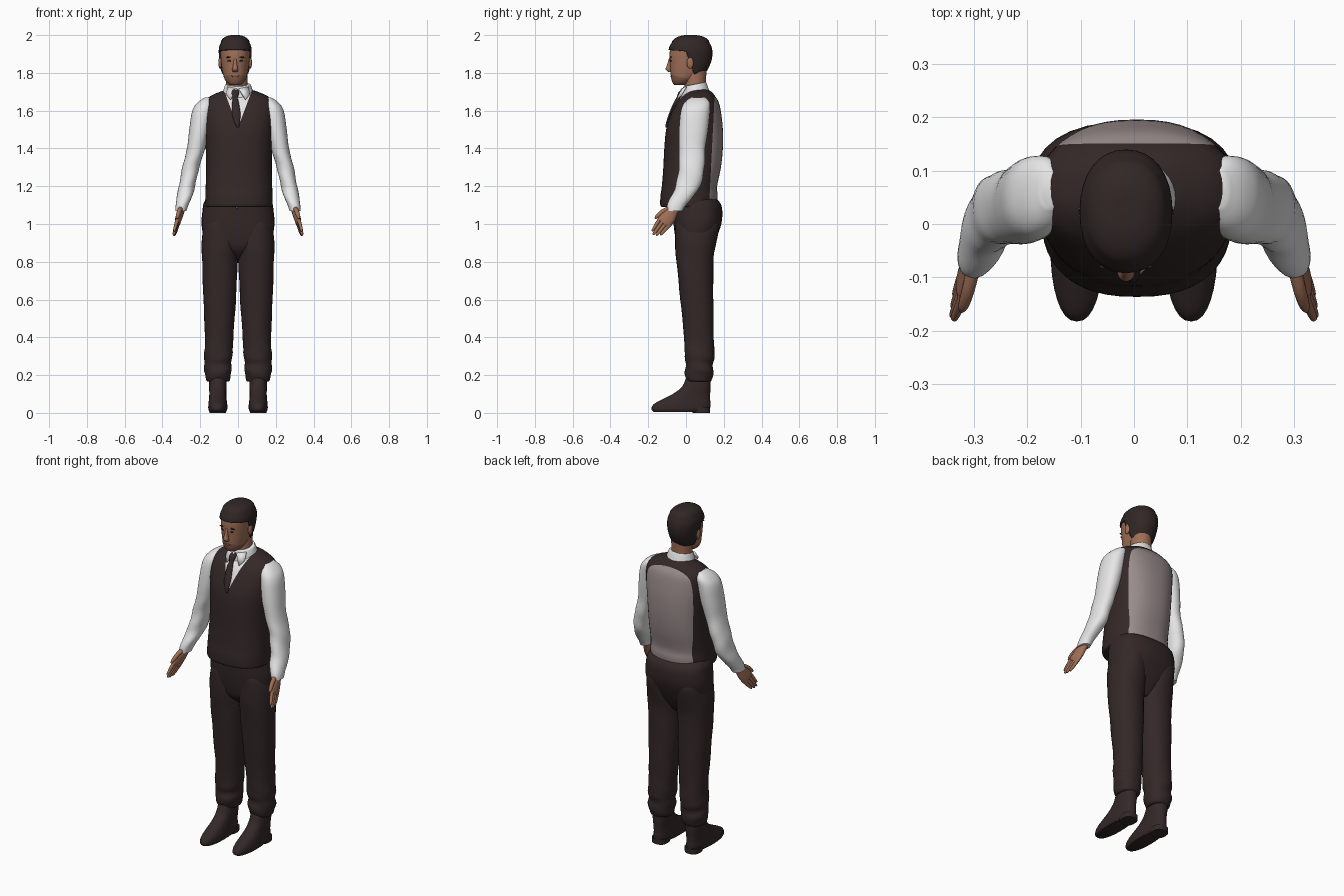
import bpy, bmesh, math
from mathutils import Vector, Matrix

cube = bpy.data.objects.get("Cube")
if cube:
    bpy.data.objects.remove(cube)


def material(name, r, g, b):
    m = bpy.data.materials.new(name)
    m.use_nodes = True
    m.diffuse_color = (r, g, b, 1)
    bsdf = next(n for n in m.node_tree.nodes if n.type == 'BSDF_PRINCIPLED')
    bsdf.inputs["Base Color"].default_value = (r, g, b, 1)
    bsdf.inputs["Roughness"].default_value = 0.8
    return m


SUIT = material("dark suit cloth", .034, .021, .021)
HAIR = material("dark hair", .03, .02, .019)
LINING = material("grey back cloth", .32, .26, .26)
SHIRT = material("white shirt", .82, .81, .81)
SKIN = material("skin", .35, .16, .095)
STUBBLE = material("stubble", .24, .11, .07)
LIPS = material("lips", .27, .09, .065)
X, Y, Z = Vector((1, 0, 0)), Vector((0, 1, 0)), Vector((0, 0, 1))


def finish(name, bm, mats, angle=50):
    bmesh.ops.recalc_face_normals(bm, faces=bm.faces)
    me = bpy.data.meshes.new(name)
    bm.to_mesh(me)
    bm.free()
    ob = bpy.data.objects.new(name, me)
    bpy.context.collection.objects.link(ob)
    for m in mats:
        me.materials.append(m)
    bpy.ops.object.select_all(action='DESELECT')
    bpy.context.view_layer.objects.active = ob
    ob.select_set(True)
    bpy.ops.object.shade_smooth_by_angle(angle=math.radians(angle))
    return ob


def spline(rings, steps):
    """Catmull-Rom interpolation between cross-sections."""
    out = []
    pad = [rings[0], *rings, rings[-1]]
    for p, q, r, s in zip(pad, pad[1:], pad[2:], pad[3:]):
        for k in range(steps):
            t = k / steps
            out.append([b + t / 2 * (c - a + t * (2*a - 5*b + 4*c - d + t * (3*(b - c) + d - a)))
                        for a, b, c, d in zip(p, q, r, s)])
    return out + [list(rings[-1])]


def loft_mesh(rings, u=X, v=Y, side=1, n=2.0, steps=4, seg=32, ripple=None):
    """Skin through sections (x, y, z, half width, half depth)."""
    bm = bmesh.new()
    loops = []
    for x, y, z, a, b in spline(rings, steps):
        loop = []
        for i in range(seg):
            t = math.tau * i / seg
            c, s = math.cos(t), math.sin(t)
            w = 1 + (ripple(z, t) if ripple else 0)
            co = Vector((x, y, z)) + u * (math.copysign(abs(c) ** (2 / n), c) * a * w)
            co += v * (math.copysign(abs(s) ** (2 / n), s) * b * w)
            co.x *= side
            loop.append(bm.verts.new(co))
        loops.append(loop)
    for lo, hi in zip(loops, loops[1:]):
        for i in range(seg):
            j = (i + 1) % seg
            bm.faces.new((lo[i], lo[j], hi[j], hi[i]))
    bm.faces.new(loops[0])
    bm.faces.new(loops[-1])
    return bm


def loft(name, rings, mat, **options):
    return finish(name, loft_mesh(rings, **options), [mat])


def slabs(cx, rows, grow=0):
    """Rows of (height, half width, front, back) turned into sections."""
    return [(cx, (f + k) / 2, z, a + grow, (k - f) / 2 + grow) for z, a, f, k in rows]


def cut(bm, point, normal, keep=lambda c: True):
    faces = [f for f in bm.faces if keep(f.calc_center_median())]
    geom = set(faces) | {e for f in faces for e in f.edges} | {w for f in faces for w in f.verts}
    bmesh.ops.bisect_plane(bm, geom=list(geom), plane_co=point, plane_no=normal, dist=1e-5)


def paint(bm, index, rule):
    for f in bm.faces:
        if rule(f.calc_center_median()):
            f.material_index = index


def ball(name, loc, radii, mat, tilt=0):
    bm = bmesh.new()
    bmesh.ops.create_uvsphere(bm, u_segments=16, v_segments=10, radius=1, matrix=Matrix.Translation(loc)
                              @ Matrix.Rotation(tilt, 4, 'Y') @ Matrix.Diagonal((*radii, 1)))
    return finish(name, bm, [mat])


def plate(name, points, mat):
    bm = bmesh.new()
    bm.faces.new([bm.verts.new(p) for p in points])
    ob = finish(name, bm, [mat])
    mod = ob.modifiers.new("thickness", 'SOLIDIFY')
    mod.thickness, mod.offset = .008, 0
    return ob


# Waistcoat with open shirt front and grey back panel
bm = loft_mesh(slabs(.005, [
    (1.09, .172, -.125, .15), (1.10, .178, -.136, .163), (1.15, .178, -.135, .168), (1.2, .176, -.128, .165),
    (1.3, .174, -.12, .185), (1.4, .176, -.115, .195), (1.5, .183, -.105, .195), (1.58, .188, -.08, .187),
    (1.64, .183, -.05, .175), (1.675, .155, -.02, .155), (1.70, .1, .01, .135), (1.712, .06, .03, .11)]),
    n=2.4, seg=48, steps=5)
TIP = Vector((0, 0, 1.51))
front = lambda c: c.y < .03 and c.z > 1.45
for s in (1, -1):
    cut(bm, TIP, (s * .2, 0, -.075), front)
panel_point, panel_normal = Vector((0, .125, 1.15)), Vector((0, 1, -.05))
cut(bm, panel_point, panel_normal)
paint(bm, 1, lambda c: front(c) and c.z - TIP.z > abs(c.x) * .2 / .075)
paint(bm, 2, lambda c: (c - panel_point).dot(panel_normal) > 0 and c.z > 1.1)
finish("waistcoat", bm, [SUIT, SHIRT, LINING])
plate("shirt_tail", [(-.025, -.085, 1.12), (.012, -.085, 1.12), (-.006, -.08, 1.075)], SHIRT)

# Collar and tie
loft("shirt_collar", [(0, .05, 1.67, .088, .078), (0, .048, 1.70, .08, .072),
                      (0, .046, 1.735, .068, .062), (0, .046, 1.74, .062, .056)], SHIRT, v=Vector((0, 1, .2)))
for s, label in ((1, "left"), (-1, "right")):
    plate(label + "_collar_wing", [(s * .004, -.022, 1.715), (s * .055, .0, 1.725),
                                   (s * .062, -.025, 1.685), (s * .04, -.048, 1.658)], SHIRT)
loft("tie", [(-.014, -.015, 1.715, .012, .008), (-.015, -.028, 1.695, .021, .013), (-.015, -.04, 1.668, .013, .011),
             (-.013, -.058, 1.64, .018, .009), (-.009, -.084, 1.58, .022, .008),
             (-.004, -.1, 1.53, .012, .007), (0, -.104, 1.51, .004, .006)], SUIT, seg=16)

# Trousers
loft("trouser_seat", slabs(0, [
    (.81, .02, .02, .1), (.86, .11, -.035, .13), (.92, .175, -.055, .158), (1.0, .193, -.066, .187),
    (1.07, .188, -.07, .192), (1.11, .182, -.07, .182), (1.14, .165, -.06, .155)]), SUIT, n=2.5)
LEG = [(.165, .052, .107, .01, .13), (.175, .062, .106, .003, .138), (.22, .072, .107, -.006, .146),
       (.26, .071, .106, .0, .142), (.3, .075, .105, -.008, .15), (.4, .075, .1, -.01, .147),
       (.6, .086, .097, -.03, .145), (.8, .094, .096, -.05, .145), (.9, .096, .096, -.058, .16),
       (1.0, .085, .095, -.055, .175), (1.06, .06, .095, -.03, .15)]
SHOE = [(.006, .044, -.172, .1), (.02, .05, -.183, .125), (.045, .05, -.172, .13), (.07, .047, -.13, .128),
        (.1, .045, -.07, .128), (.14, .046, -.02, .13), (.2, .045, .005, .13)]


def leg_folds(z, t):
    return .045 * math.sin(z * 85 + t * 2) * max(0, 1 - z / .5) + .012 * math.sin(z * 30 + t * 3)


# Sleeves, narrow at the cuff
SLEEVE = [(.302, -.06, 1.07, .029, .042), (.296, -.05, 1.1, .034, .049), (.285, -.025, 1.14, .04, .058),
          (.27, .01, 1.2, .043, .065), (.25, .03, 1.3, .045, .068), (.222, .032, 1.4, .048, .07),
          (.204, .04, 1.5, .054, .077), (.186, .05, 1.6, .056, .077), (.17, .06, 1.645, .042, .065),
          (.158, .065, 1.67, .018, .035)]


def sleeve_folds(z, t):
    return .04 * math.sin(z * 55 + t * 2) * max(0, 1 - abs(z - 1.22) / .25)


# Hand frame: along the fingers, across the palm, through the palm
WRIST = Vector((.297, -.055, 1.09))
ALONG = Vector((.045, -.115, -.155)).normalized()
ACROSS = Vector((0, -.8, .6))
THROUGH = ALONG.cross(ACROSS).normalized()


def hand_part(name, rows, s):
    rings = [(*(WRIST + ALONG * t + ACROSS * w), a, b) for t, w, a, b in rows]
    loft(name, rings, SKIN, u=ACROSS, v=THROUGH, side=s, seg=14, steps=3)


for s, label in ((1, "left_"), (-1, "right_")):
    loft(label + "trouser_leg", [(cx, (f + k) / 2, z, a, (k - f) / 2) for z, a, cx, f, k in LEG],
         SUIT, side=s, n=2.2, ripple=leg_folds)
    loft(label + "shoe", slabs(.107, SHOE), SUIT, side=s, n=2.3)
    loft(label + "heel", slabs(.107, [(0, .043, .035, .128), (.03, .045, .03, .128)]), SUIT, side=s, n=2.6, steps=1)
    loft(label + "sleeve", SLEEVE, SHIRT, side=s, n=2.2, ripple=sleeve_folds)
    hand_part(label + "palm", [(-.03, 0, .026, .02), (.02, 0, .029, .02), (.06, 0, .04, .018),
                               (.1, 0, .041, .015), (.115, 0, .036, .01)], s)
    for i, length in enumerate((.07, .085, .092, .08)):
        w = (i - 1.5) * .02
        hand_part(label + "finger_%d" % (i + 1), [(.095, w, .01, .01), (.1 + length / 2, w * .9, .0095, .009),
                  (.095 + length, w * .8, .007, .007), (.102 + length, w * .8, .003, .003)], s)
    hand_part(label + "thumb", [(.02, .02, .013, .013), (.06, .04, .013, .012),
                                (.1, .049, .01, .01), (.118, .05, .004, .004)], s)

# Neck and head
CX = -.015
loft("neck", slabs(CX / 2, [(1.66, .06, -.01, .11), (1.74, .057, -.008, .105), (1.82, .057, -.01, .11)]), SKIN)
HEAD = [(1.735, .022, -.058, -.01), (1.742, .038, -.068, .02), (1.765, .055, -.077, .05), (1.8, .066, -.082, .095),
        (1.84, .073, -.085, .118), (1.88, .077, -.088, .13), (1.92, .079, -.085, .131), (1.95, .073, -.074, .122),
        (1.975, .056, -.05, .1), (1.988, .032, -.02, .07), (1.992, .012, .005, .045)]
bm = loft_mesh(slabs(CX, HEAD), n=2.2)
jaw, jaw_normal = Vector((0, -.08, 1.79)), Vector((0, .25, 1))
cut(bm, jaw, jaw_normal)
paint(bm, 1, lambda c: (c - jaw).dot(jaw_normal) < 0 and c.y < .04)
finish("head", bm, [SKIN, STUBBLE])

# Hair cap trimmed along the brow, temples and nape
bm = loft_mesh(slabs(CX, HEAD, .008), n=2.2)
brow, brow_n = Vector((0, -.085, 1.922)), Vector((0, .1, 1))
temple, temple_n = Vector((0, .005, 1.9)), Vector((0, 1, .35))
nape = Vector((0, .1, 1.795))
for point, normal in ((brow, brow_n), (temple, temple_n), (nape, Z)):
    cut(bm, point, normal)


def is_hair(c):
    return (c - brow).dot(brow_n) > 0 or ((c - temple).dot(temple_n) > 0 and c.z > nape.z)


bmesh.ops.delete(bm, geom=[f for f in bm.faces if not is_hair(f.calc_center_median())], context='FACES')
bmesh.ops.translate(bm, verts=[w for w in bm.verts if w.co.z > 1.96], vec=(0, 0, .008))
hair = finish("hair", bm, [HAIR])
shell = hair.modifiers.new("thickness", 'SOLIDIFY')
shell.thickness, shell.offset = .012, -1

# Face details
loft("nose", [(CX, -.08, 1.878, .007, .01), (CX, -.088, 1.84, .011, .014), (CX, -.092, 1.82, .016, .016),
              (CX, -.086, 1.806, .013, .009)], SKIN, seg=14)
for s, label in ((1, "left_"), (-1, "right_")):
    ball(label + "eye", (CX + s * .03, -.0805, 1.864), (.012, .004, .0045), HAIR)
    ball(label + "eyebrow", (CX + s * .032, -.08, 1.884), (.018, .005, .004), HAIR, s * .12)
    ball(label + "ear", (CX + s * .08, .022, 1.853), (.009, .018, .031), SKIN)
ball("mouth", (CX, -.076, 1.783), (.021, .006, .006), LIPS)
